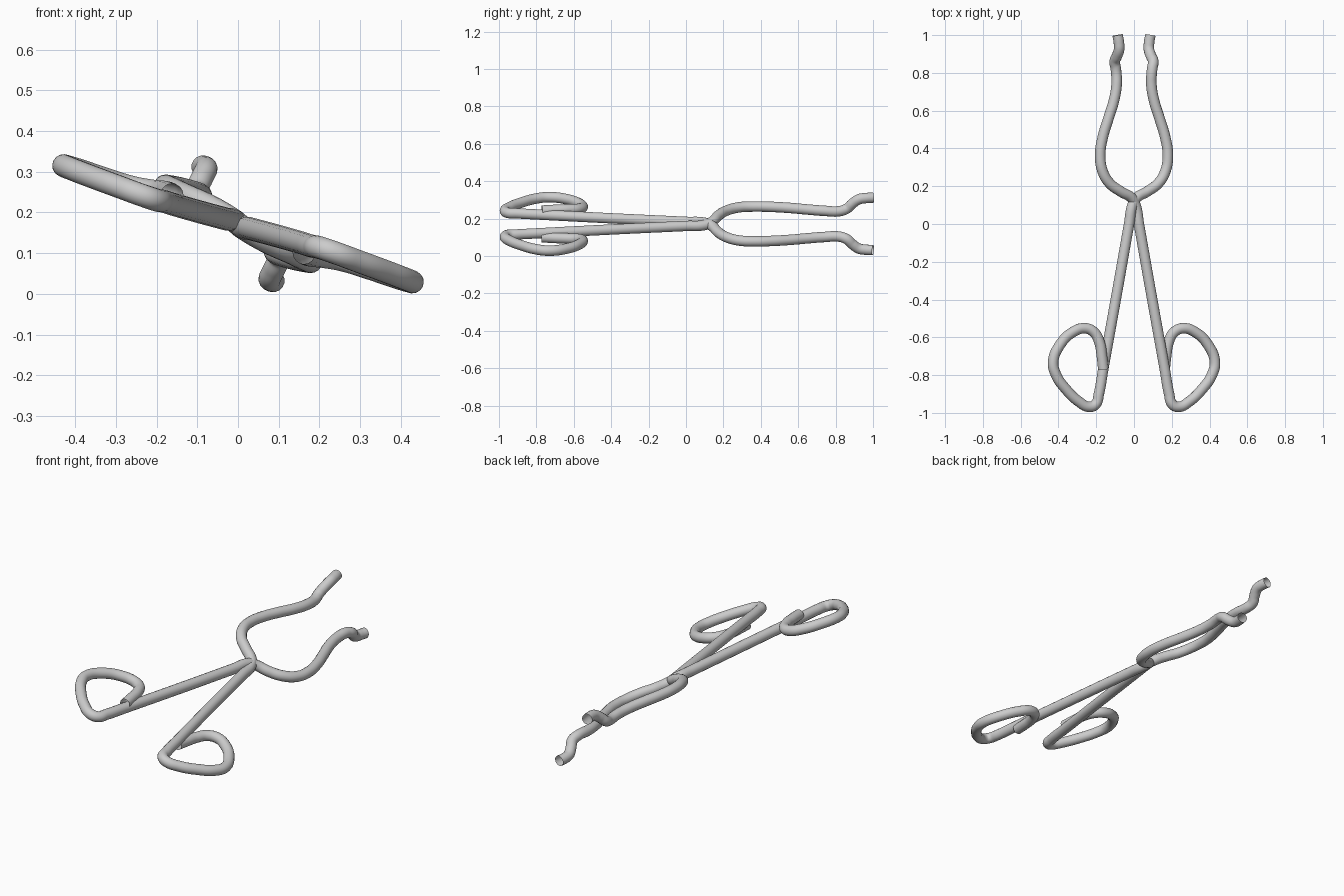
import bpy

RADIUS = 0.028
MID_Z = 0.172  # height of the axis the two rods are turned around

# Centre line of one rod: finger loop, long handle, crossing, then opposite jaw
PATH = [
    # finger loop, from its free end beside the handle
    (-0.162, -0.77, 0.243), (-0.170, -0.70, 0.247), (-0.182, -0.63, 0.250),
    (-0.212, -0.573, 0.253), (-0.26, -0.552, 0.262), (-0.325, -0.573, 0.282),
    (-0.39, -0.637, 0.304), (-0.428, -0.73, 0.315), (-0.412, -0.80, 0.308),
    (-0.36, -0.875, 0.288), (-0.295, -0.938, 0.264), (-0.235, -0.968, 0.242),
    (-0.202, -0.953, 0.231), (-0.186, -0.90, 0.228),
    # straight handle
    (-0.163, -0.77, 0.221), (-0.093, -0.38, 0.201), (-0.026, 0.0, 0.183),
    (-0.008, 0.10, 0.178),
    # crossing and jaw on the other side
    (0.012, 0.137, 0.162), (0.07, 0.172, 0.128), (0.13, 0.217, 0.101),
    (0.168, 0.285, 0.083), (0.179, 0.37, 0.079), (0.165, 0.46, 0.081),
    (0.135, 0.56, 0.087), (0.107, 0.65, 0.095), (0.092, 0.74, 0.102),
    # kinked tip
    (0.096, 0.82, 0.104), (0.102, 0.86, 0.090), (0.090, 0.89, 0.063),
    (0.079, 0.925, 0.040), (0.080, 0.96, 0.034), (0.087, 1.0, 0.032),
]


def make_rod(name, points):
    """Open-ended round tube along a smooth path."""
    curve = bpy.data.curves.new(name, 'CURVE')
    curve.dimensions = '3D'
    curve.bevel_depth = RADIUS
    curve.bevel_resolution = 6
    curve.resolution_u = 8
    curve.use_fill_caps = False
    spline = curve.splines.new('BEZIER')
    spline.bezier_points.add(len(points) - 1)
    for bp, co in zip(spline.bezier_points, points):
        bp.co = co
        bp.handle_left_type = bp.handle_right_type = 'AUTO'
    rod = bpy.data.objects.new(name, curve)
    bpy.context.collection.objects.link(rod)
    bpy.ops.object.select_all(action='DESELECT')
    rod.select_set(True)
    bpy.context.view_layer.objects.active = rod
    bpy.ops.object.convert(target='MESH')
    bpy.ops.object.shade_smooth_by_angle()


# The second rod is the first turned half way round the long axis
make_rod("tong_rod_left", PATH)
make_rod("tong_rod_right", [(-x, y, 2 * MID_Z - z) for x, y, z in PATH])
